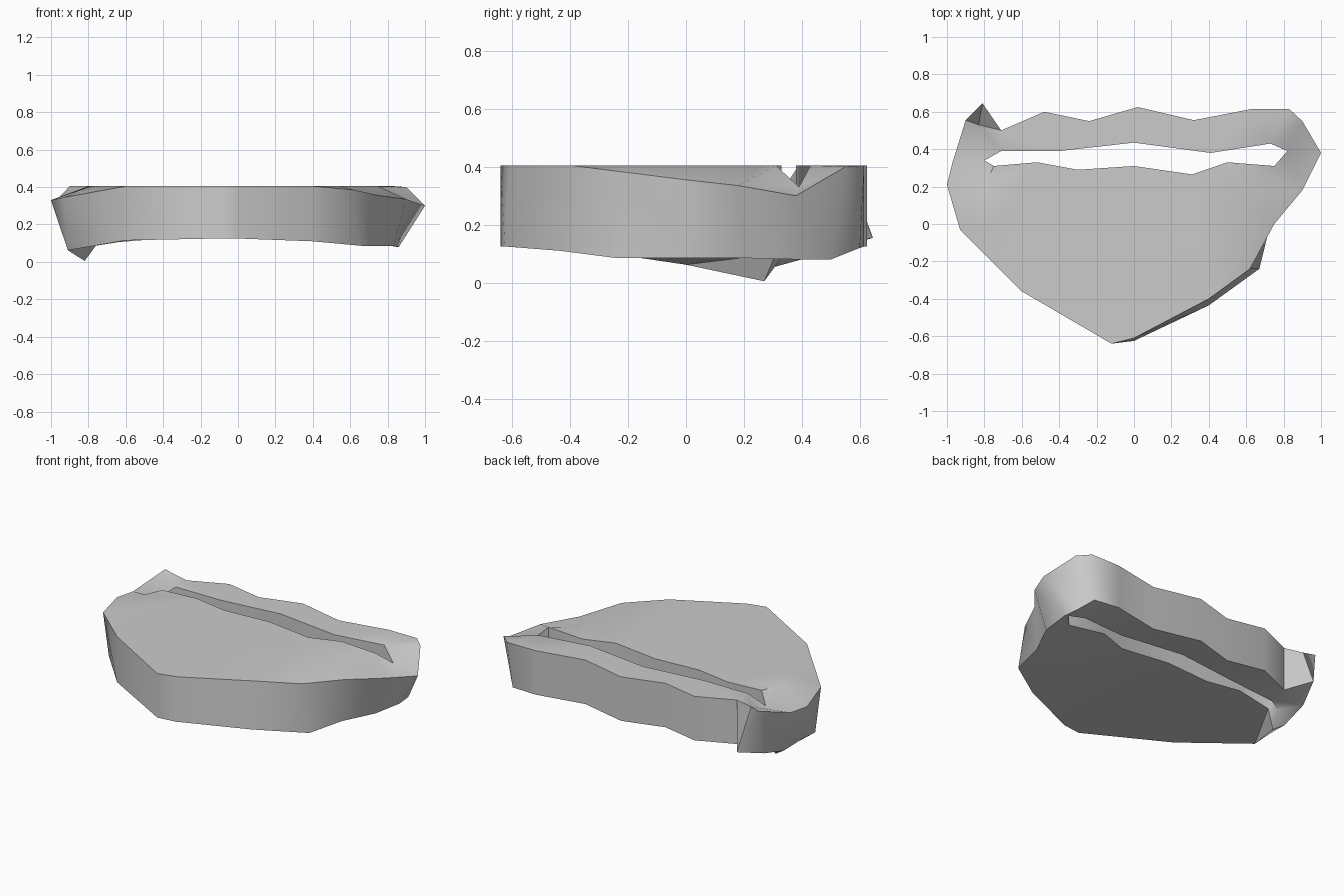
import bpy, bmesh
from math import radians
from mathutils import Vector
from mathutils.geometry import delaunay_2d_cdt

if "Cube" in bpy.data.objects:
    bpy.data.objects.remove(bpy.data.objects["Cube"])

TOP, LOW = 0.405, 0.125

# Rim of the plate: top x, y, z then bottom x, y, z
plate_rim = [
    (-.97, .33, .33, -.89, .29, .05), (-1, .21, .33, -.91, .14, .07),
    (-.93, -.03, .345, -.91, 0, .062), (-.6, -.36, TOP, -.6, -.36, .115),
    (-.12, -.64, TOP, -.12, -.64, LOW), (0, -.61, TOP, 0, -.625, LOW),
    (.4, -.40, TOP, .4, -.435, .11), (.62, -.24, .385, .67, -.24, .085),
    (.75, 0, .355, .73, 0, .085), (.9, .18, .335, .83, .2, .085),
    (1, .38, .30, .86, .40, .08),
]
# Wavy rim of the grip bar, with the pointed spur at its left end
grip_rim = [(.9, .55, .40, .85, .50, .08), (.83, .615, TOP, .8, .6, .12)]
grip_rim += [(x, y, TOP, x, y, LOW) for x, y in
             [(.63, .615), (.32, .555), (.02, .625), (-.24, .55), (-.48, .6), (-.71, .5)]]
grip_rim += [(-.83, .53, TOP, -.81, .645, .155), (-.9, .555, TOP, -.88, .47, .1)]

# Long slot between plate and grip
slot_xy = [(-.8, .34), (-.75, .31), (-.52, .33), (-.3, .29), (0, .31), (.31, .265), (.5, .33),
           (.75, .31), (.82, .39), (.73, .43), (.41, .38), (0, .435), (-.4, .39), (-.71, .39)]
slot = [(x, y, .33 if abs(x) >= .8 else TOP, x, y, .1 if abs(x) > .7 else LOW) for x, y in slot_xy]

# Points inside the faces: upper plateau and lower keel
plateau = [(-.8, .2, TOP), (-.75, 0, TOP), (.55, -.2, TOP), (.62, .15, TOP), (.68, .27, TOP)]
keel = [(-.82, .27, .005)]

outer = plate_rim + grip_rim


def inside(p, poly):
    hit = False
    for a, b in zip(poly, poly[1:] + poly[:1]):
        if (a[1] > p[1]) != (b[1] > p[1]):
            if p[0] < a[0] + (p[1] - a[1]) * (b[0] - a[0]) / (b[1] - a[1]):
                hit = not hit
    return hit


def ring(start, n):
    return [(start + i, start + (i + 1) % n) for i in range(n)]


def cap(bm, part, extra, flip):
    """Triangulate one face between the outer rim and the slot."""
    rim, hole = [r[part:part + 3] for r in outer], [r[part:part + 3] for r in slot]
    pts = rim + hole + extra
    verts = [bm.verts.new(p) for p in pts]
    edges = ring(0, len(rim)) + ring(len(rim), len(hole))
    res = delaunay_2d_cdt([Vector(p[:2]) for p in pts], edges, [], 0, 1e-5)
    source = [o[0] if o else None for o in res[3]]
    for tri in res[2]:
        ids = [source[i] for i in tri]
        if None in ids:
            continue
        c = [sum(pts[i][k] for i in ids) / 3 for k in (0, 1)]
        if inside(c, rim) and not inside(c, hole):
            bm.faces.new([verts[i] for i in (ids[::-1] if flip else ids)])
    return verts


bm = bmesh.new()
upper = cap(bm, 0, plateau, False)
lower = cap(bm, 3, keel, True)
# Outer walls and slot walls
for a, b in ring(0, len(outer)) + ring(len(outer), len(slot)):
    bm.faces.new((upper[a], lower[a], lower[b], upper[b]))
bmesh.ops.recalc_face_normals(bm, faces=bm.faces)

mesh = bpy.data.meshes.new("slotted_plate")
bm.to_mesh(mesh)
bm.free()
obj = bpy.data.objects.new("slotted_plate", mesh)
bpy.context.collection.objects.link(obj)
bpy.context.view_layer.objects.active = obj
obj.select_set(True)
bpy.ops.object.shade_smooth_by_angle(angle=radians(50))
